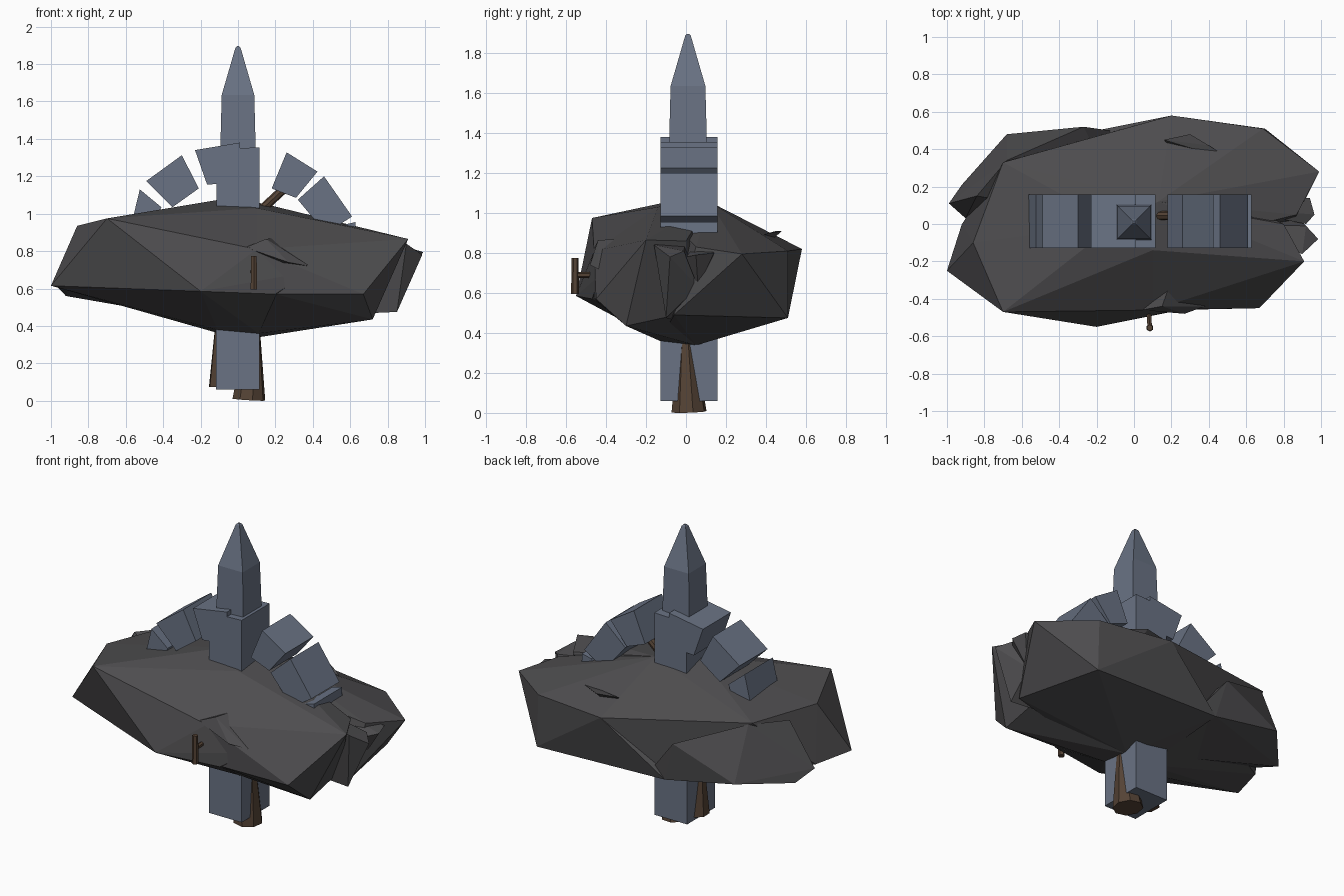
import bpy, bmesh
from mathutils import Vector

cube = bpy.data.objects.get("Cube")
if cube:
    bpy.data.objects.remove(cube, do_unlink=True)


def material(name, rgb):
    m = bpy.data.materials.new(name)
    m.use_nodes = True
    color = (*rgb, 1)
    m.diffuse_color = color
    m.node_tree.nodes["Principled BSDF"].inputs["Base Color"].default_value = color
    return m


ROCK = material("dark rock", (.075, .073, .077))
STONE = material("slate stone", (.142, .17, .23))
WOOD = material("brown wood", (.09, .056, .036))


def finish(name, bm, mat):
    bmesh.ops.recalc_face_normals(bm, faces=bm.faces)
    mesh = bpy.data.meshes.new(name)
    bm.to_mesh(mesh)
    bm.free()
    mesh.materials.append(mat)
    obj = bpy.data.objects.new(name, mesh)
    bpy.context.collection.objects.link(obj)
    return obj


def hull(name, points, mat=ROCK):
    """Faceted chunk wrapped around a few corner points."""
    bm = bmesh.new()
    for p in points:
        bm.verts.new(p)
    out = bmesh.ops.convex_hull(bm, input=bm.verts)
    loose = [v for v in out["geom_interior"] if isinstance(v, bmesh.types.BMVert)]
    bmesh.ops.delete(bm, geom=loose, context='VERTS')
    return finish(name, bm, mat)


def block(name, profile, y0=-.127, y1=.157):
    """Stone with an x/z outline, extruded along y."""
    bm = bmesh.new()
    face = bm.faces.new([bm.verts.new((x, y0, z)) for x, z in profile])
    out = bmesh.ops.extrude_face_region(bm, geom=[face])
    verts = [v for v in out["geom"] if isinstance(v, bmesh.types.BMVert)]
    bmesh.ops.translate(bm, verts=verts, vec=(0, y1 - y0, 0))
    return finish(name, bm, STONE)


def rod(name, a, b, r1, r2, sides=8):
    """Tapered wooden rod between two points."""
    a, b = Vector(a), Vector(b)
    bm = bmesh.new()
    bmesh.ops.create_cone(bm, cap_ends=True, segments=sides, radius1=r1,
                          radius2=r2, depth=(b - a).length)
    turn = (b - a).to_track_quat('Z', 'Y').to_matrix().to_4x4()
    bmesh.ops.transform(bm, matrix=turn, verts=bm.verts)
    bmesh.ops.translate(bm, verts=bm.verts, vec=(a + b) / 2)
    return finish(name, bm, WOOD)


# Floating rock: overlapping faceted masses
crown = [(-.1, 0, 1.075), (.13, .12, 1.055), (.1, -.14, 1.03)]
keel = [(.1, .05, .338), (-.1, 0, .36), (-.11, -.13, .38), (.11, -.13, .36)]
hull("rock_left_mass", crown + keel + [
    (-1, -.25, .615), (-.7, -.47, .975), (-.2, -.55, .585), (-.86, -.1, .935),
    (-.92, 0, .6), (-.7, .33, .93), (-.2, .47, .5), (.2, .58, .82),
    (.1, -.46, .81), (.38, -.43, .69), (.2, -.47, .57)])
hull("rock_front_right_mass", crown + keel + [
    (.2, -.46, .57), (.67, -.45, .57), (.72, -.3, .435), (.91, -.2, .865),
    (.1, -.46, .81), (.8, 0, .86), (.72, 0, .5), (.2, .3, .6)])
hull("rock_back_right_mass", crown + keel + [
    (.7, .51, .475), (.69, .51, .81), (.2, .58, .82), (.99, .28, .795),
    (-.2, .5, .5), (.87, .05, .83), (.82, -.06, .49)])
hull("rock_left_shard", [
    (-.99, .11, .635), (-.92, .21, .56), (-.68, .48, .59), (-.84, .15, .92),
    (-.27, .52, .755), (-.2, .5, .5), (0, 0, .4), (-.13, .5, .575),
    (-.68, .34, .92), (-.9, .03, .625)])
hull("rock_right_shard", [
    (.985, -.08, .78), (.9, -.16, .84), (.85, -.1, .475), (.92, -.01, .81),
    (.85, .06, .63), (.4, .0, .9), (.3, 0, .45)])
hull("rock_right_sliver", [
    (.965, .05, .79), (.94, .14, .8), (.92, 0, .78), (.86, .06, .63),
    (.4, .1, .9), (.4, .1, .6)])
hull("rock_front_ledge", [
    (.04, -.46, .82), (.15, -.44, .865), (.38, -.44, .72), (.27, -.48, .74),
    (.2, -.3, .87), (.15, -.38, .73)])
hull("rock_back_ledge", [
    (.16, .45, .91), (.3, .48, .91), (.52, .34, .88), (.4, .42, .9),
    (.3, .3, .75)])

# Broken arch stones around the tower
block("tower_block", [(-.115, .9), (.115, .9), (.115, 1.355), (-.115, 1.345)])
for label, outline in {
    "outer_right": [(-.525, 1.13), (-.41, 1.035), (-.47, .885), (-.572, .935)],
    "middle_right": [(-.49, 1.175), (-.3, 1.313), (-.21, 1.135), (-.35, 1.035)],
    "inner_right": [(-.23, 1.34), (.01, 1.38), (.01, 1.17), (-.165, 1.155)],
    "inner_left": [(.18, 1.135), (.26, 1.328), (.425, 1.225), (.31, 1.085)],
    "middle_left": [(.32, 1.075), (.46, 1.2), (.61, .985), (.47, .895)],
    "outer_left": [(.56, .94), (.627, .955), (.632, .845), (.5, .845)],
}.items():
    block("arch_stone_" + label, outline)

# Column below the rock
block("lower_column", [(-.118, .06), (.115, .06), (.115, .5), (-.118, .5)])

# Spire: square shaft with a pointed cap
rings = [(.095, 1.33), (.094, 1.37), (.087, 1.635), (.014, 1.887), (.006, 1.896)]
hull("spire", [(sx * r, .01 + sy * r, z) for r, z in rings
               for sx in (-1, 1) for sy in (-1, 1)], STONE)

# Wooden roots, prop and peg
rod("root_left", (.058, .015, .006), (.082, .0, .4), .09, .035)
rod("root_right", (-.07, .015, .078), (-.09, .005, .42), .09, .032)
rod("arch_prop", (.08, .045, .98), (.27, .045, 1.155), .024, .024)
rod("peg_arm", (.085, -.56, .69), (.075, -.42, .69), .014, .014, 6)
rod("peg_post", (.085, -.555, .595), (.085, -.555, .775), .02, .017, 6)
